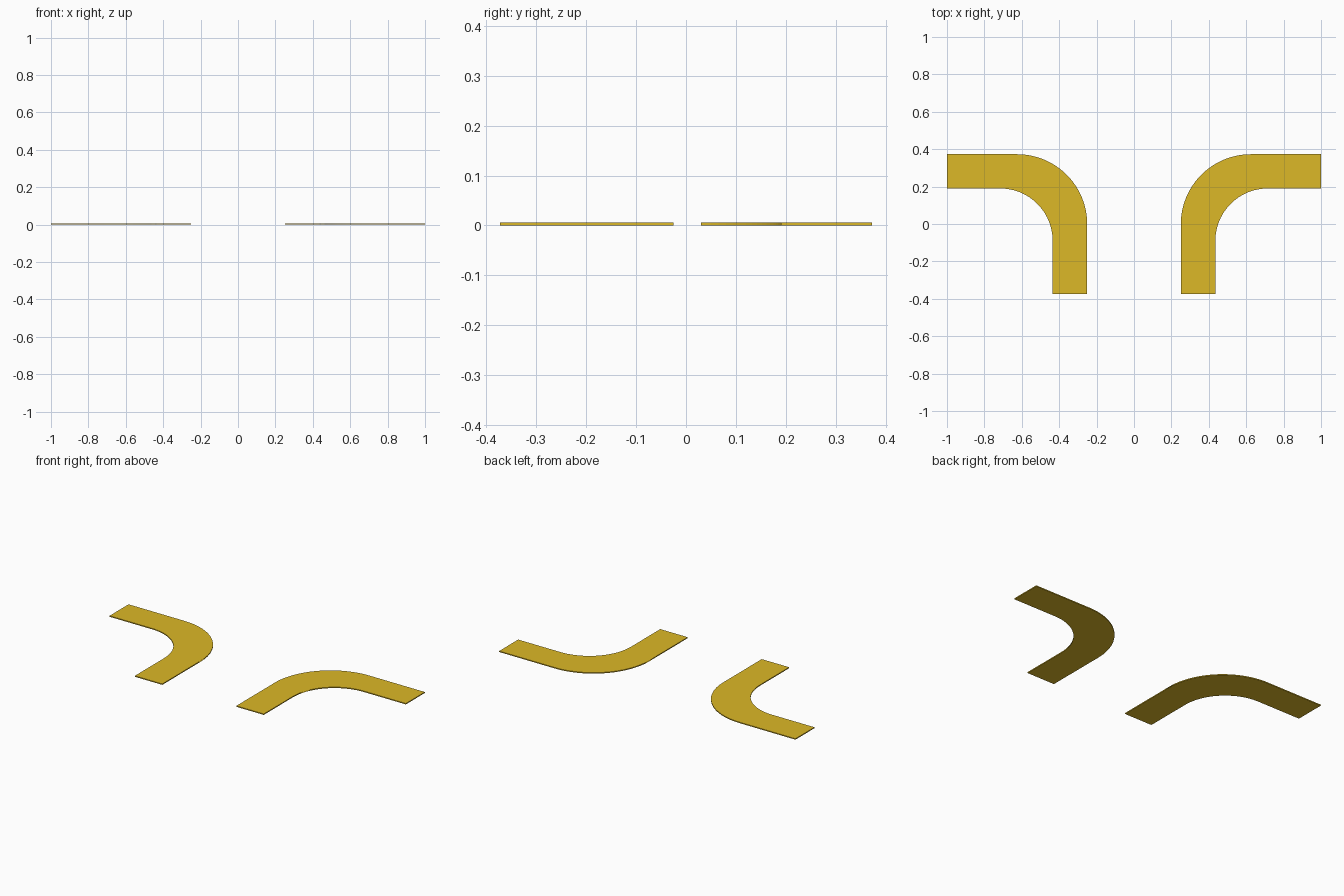
import bpy, bmesh, math
from mathutils import Vector

if "Cube" in bpy.data.objects:
    bpy.data.objects.remove(bpy.data.objects["Cube"])

T = 0.006          # strip thickness
OUT_R, IN_R = 0.375, 0.28
SEG = 24

gold = bpy.data.materials.new("gold")
gold.diffuse_color = (0.72, 0.48, 0.02, 1)
gold.use_nodes = True
gold.node_tree.nodes["Principled BSDF"].inputs["Base Color"].default_value = gold.diffuse_color


def corner(x, y, r):
    """Quarter arc tangent to the vertical line x and the horizontal line y."""
    return [(x + r - r * math.cos(a), y - r + r * math.sin(a))
            for a in (math.pi / 2 * i / SEG for i in range(SEG + 1))]


def bent_strip(name, side):
    # Flat outline: outer edge up and round, inner edge back
    outline = [(0.25, -0.373)] + corner(0.25, 0.373, OUT_R) + [(1.0, 0.373), (1.0, 0.19)]
    outline += corner(0.435, 0.19, IN_R)[::-1] + [(0.435, -0.373)]
    bm = bmesh.new()
    base = bm.faces.new([bm.verts.new((side * x, y, 0)) for x, y in outline])
    ext = bmesh.ops.extrude_face_region(bm, geom=[base], use_keep_orig=True)
    top = [v for v in ext["geom"] if isinstance(v, bmesh.types.BMVert)]
    bmesh.ops.translate(bm, verts=top, vec=(0, 0, T))
    bmesh.ops.recalc_face_normals(bm, faces=bm.faces[:])
    # Small open gap in the side walls where the bend begins
    for y in (-0.025, 0.03):
        bmesh.ops.bisect_plane(bm, geom=bm.verts[:] + bm.edges[:] + bm.faces[:],
                               plane_co=(0, y, 0), plane_no=(0, 1, 0))
    gap = [f for f in bm.faces if abs(f.normal.z) < 0.5
           and -0.025 < f.calc_center_median().y < 0.03]
    bmesh.ops.delete(bm, geom=gap, context="FACES_ONLY")
    me = bpy.data.meshes.new(name)
    bm.to_mesh(me)
    bm.free()
    me.materials.append(gold)
    bpy.context.collection.objects.link(bpy.data.objects.new(name, me))


bent_strip("right_bent_strip", 1)
bent_strip("left_bent_strip", -1)
